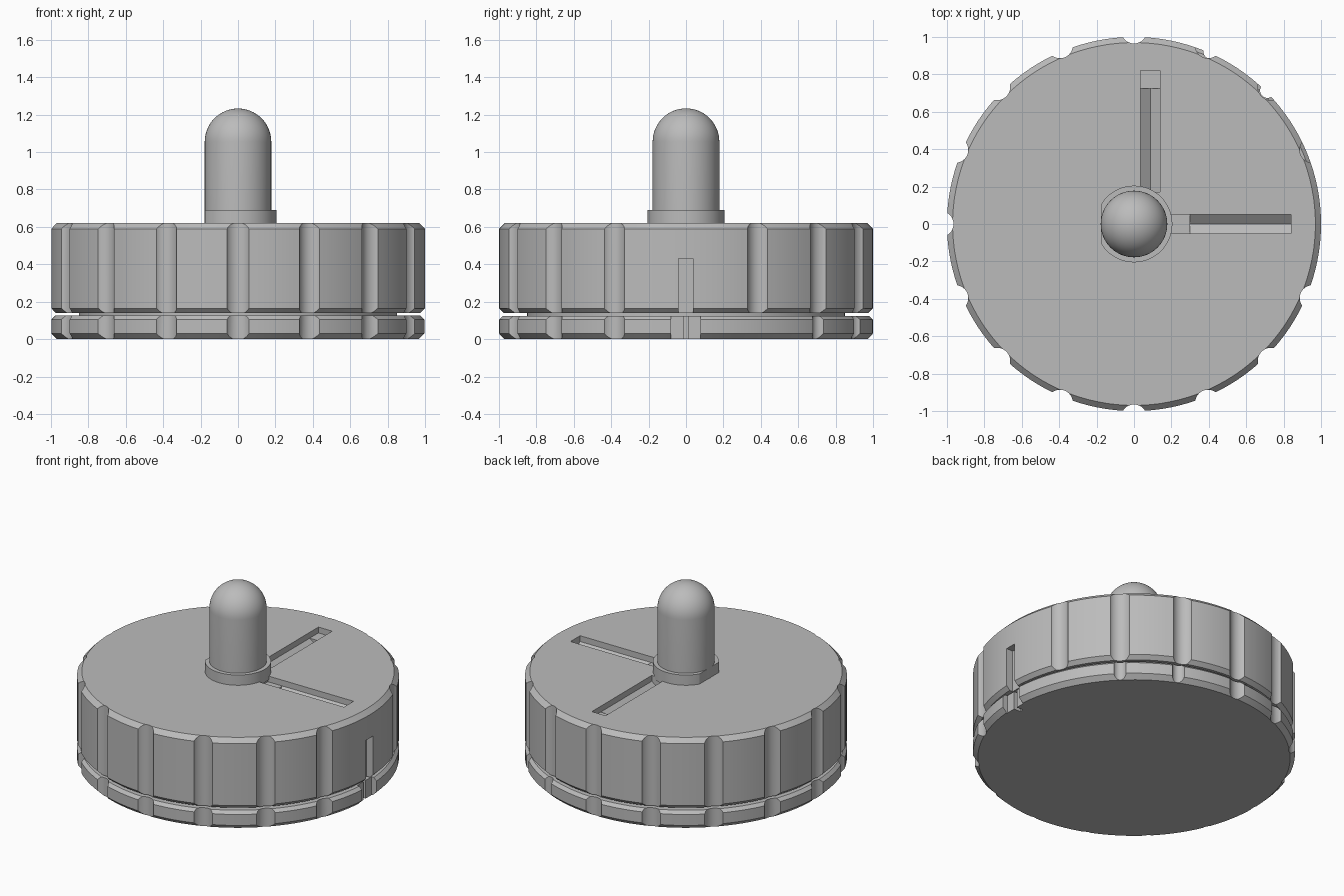
import bpy
import bmesh
from math import sin, cos, pi, radians
from mathutils import Matrix, Vector

cube = bpy.data.objects.get("Cube")
if cube:
    bpy.data.objects.remove(cube, do_unlink=True)

grey = bpy.data.materials.new("plain grey")
grey.use_nodes = True
colour = (0.5, 0.5, 0.5, 1)
grey.diffuse_color = colour
grey.node_tree.nodes["Principled BSDF"].inputs["Base Color"].default_value = colour


def make_object(name, bm):
    bmesh.ops.recalc_face_normals(bm, faces=bm.faces)
    mesh = bpy.data.meshes.new(name)
    bm.to_mesh(mesh)
    bm.free()
    mesh.materials.append(grey)
    obj = bpy.data.objects.new(name, mesh)
    bpy.context.collection.objects.link(obj)
    return obj


def lathe(name, profile, steps=128):
    """Spin a (radius, height) profile that starts and ends on the axis."""
    bm = bmesh.new()
    verts = [bm.verts.new((r, 0, z)) for r, z in profile]
    edges = [bm.edges.new(pair) for pair in zip(verts, verts[1:])]
    bmesh.ops.spin(bm, geom=verts + edges, cent=(0, 0, 0), axis=(0, 0, 1),
                   angle=2 * pi, steps=steps, use_merge=True)
    bmesh.ops.remove_doubles(bm, verts=bm.verts, dist=0.0001)
    flat = [f for f in bm.faces if abs(f.normal.z) > 0.999]
    bmesh.ops.dissolve_faces(bm, faces=flat, use_verts=False)
    return make_object(name, bm)


def add_box(bm, low, high):
    low, high = Vector(low), Vector(high)
    place = Matrix.Translation((low + high) / 2) @ Matrix.Diagonal((high - low).to_4d())
    bmesh.ops.create_cube(bm, size=1, matrix=place)


def add_prism(bm, outline, offset):
    """Extrude a closed outline of points along an offset."""
    face = bm.faces.new([bm.verts.new(p) for p in outline])
    moved = bmesh.ops.extrude_face_region(bm, geom=[face], use_keep_orig=True)
    tops = [v for v in moved["geom"] if isinstance(v, bmesh.types.BMVert)]
    bmesh.ops.translate(bm, verts=tops, vec=offset)


def carve(target, bm):
    cutter = make_object("cutter", bm)
    cutter.hide_render = True
    mod = target.modifiers.new("cut", 'BOOLEAN')
    mod.operation, mod.solver, mod.object = 'DIFFERENCE', 'EXACT', cutter
    bpy.context.view_layer.objects.active = target
    bpy.ops.object.modifier_apply(modifier=mod.name)
    bpy.data.objects.remove(cutter, do_unlink=True)


def carve_box(target, low, high):
    bm = bmesh.new()
    add_box(bm, low, high)
    carve(target, bm)


def carve_grips(target, angles, radius, centre):
    bm = bmesh.new()
    for angle in angles:
        a = radians(angle)
        place = Matrix.Translation((centre * cos(a), centre * sin(a), 0.3))
        bmesh.ops.create_cone(bm, cap_ends=True, segments=32, radius1=radius,
                              radius2=radius, depth=1, matrix=place)
    carve(target, bm)


# Thick upper drum and thin lower disc, joined by a narrower core
upper_drum = lathe("upper_drum", [(0, 0.14), (0.975, 0.14), (1, 0.165),
                                  (1, 0.59), (0.97, 0.62), (0, 0.62)])
lower_disc = lathe("lower_disc", [(0, 0), (0.97, 0), (1, 0.03),
                                  (1, 0.105), (0.98, 0.125), (0, 0.125)])
core = lathe("core", [(0, 0.1), (0.85, 0.1), (0.85, 0.18), (0, 0.18)])

# Finger grips round the rim
grips = [22.5 * i for i in range(1, 16)]
carve_grips(upper_drum, grips, 0.069, 1.034)
carve_grips(lower_disc, grips[3:], 0.069, 1.034)
carve_grips(lower_disc, [45, 66], 0.04, 1.01)

# Locating slit on the side
carve_box(upper_drum, (0.95, -0.04, 0), (1.1, 0.037, 0.43))
carve_box(lower_disc, (0.96, -0.08, -0.1), (1.1, 0.077, 0.3))
carve_box(lower_disc, (0.91, -0.014, -0.1), (1.1, 0.012, 0.3))

# Two slots in the top, each with a V floor and a flat end
top, wall, valley = 0.7, 0.58, 0.54
section = [(-0.052, top), (-0.052, wall), (0, valley), (0.052, wall), (0.052, top)]
bm = bmesh.new()
add_prism(bm, [(0.3, y, z) for y, z in section], (0.54, 0, 0))
add_prism(bm, [(0.088 + x, 0.17, z) for x, z in section], (0, 0.555, 0))
carve(upper_drum, bm)
carve_box(upper_drum, (0.19, -0.052, wall), (0.31, 0.052, top))
carve_box(upper_drum, (0.036, 0.715, wall), (0.14, 0.82, top))

# Rounded post with a collar flattened on one side
arc = [(0.178 * cos(i * pi / 32), 1.055 + 0.178 * sin(i * pi / 32)) for i in range(16)]
post = lathe("post", [(0, 0.6), (0.178, 0.6)] + arc + [(0, 1.233)], 64)
collar = lathe("collar", [(0, 0.6), (0.205, 0.6), (0.205, 0.69), (0, 0.69)], 64)
carve_box(collar, (-0.4, -0.4, 0.5), (-0.176, 0.4, 0.8))

bpy.ops.object.select_all(action='DESELECT')
for obj in (upper_drum, lower_disc, core, post, collar):
    obj.select_set(True)
bpy.context.view_layer.objects.active = upper_drum
bpy.ops.object.shade_smooth_by_angle(angle=radians(25))
